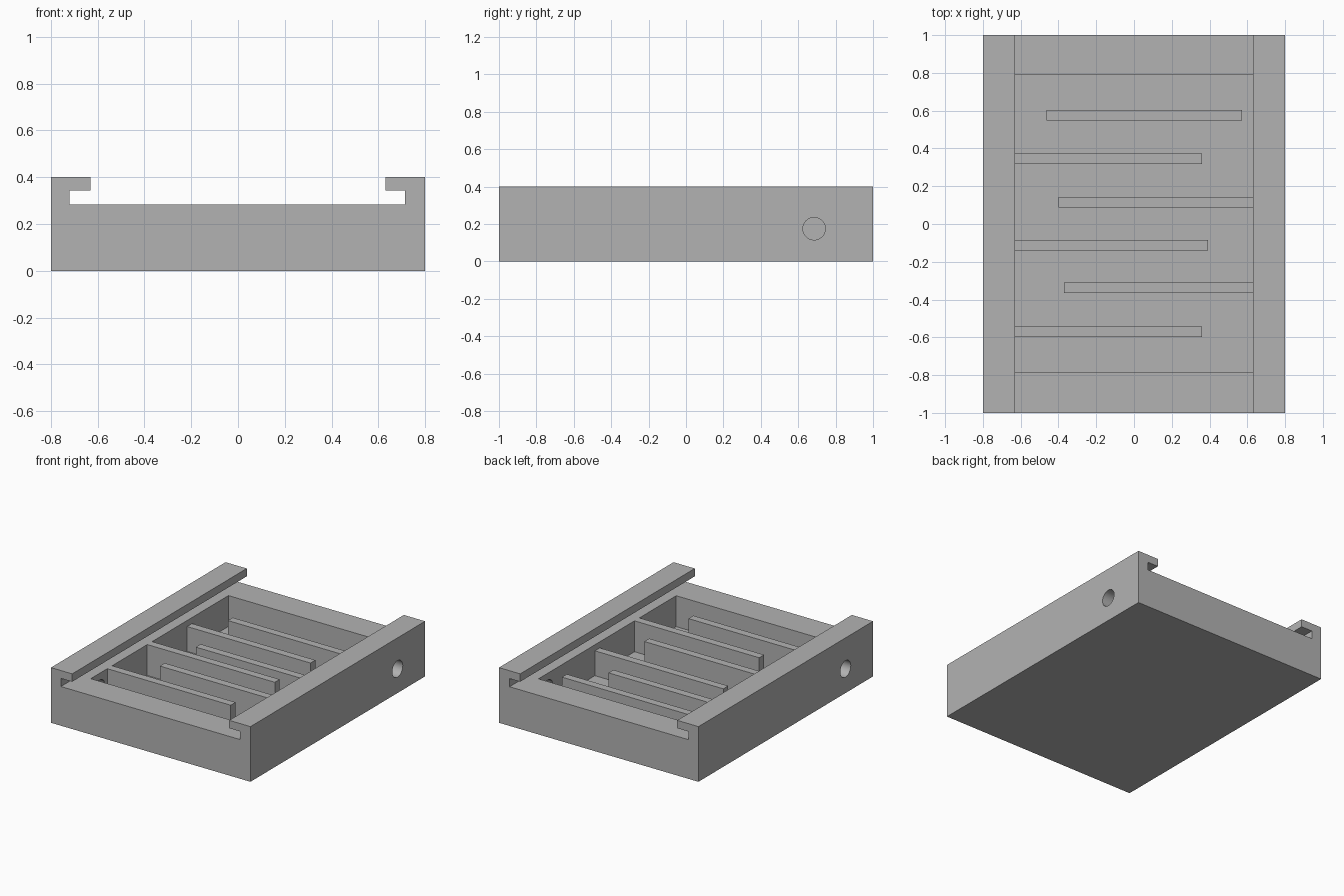
import bpy, bmesh, math
from mathutils import Matrix

cube = bpy.data.objects.get("Cube")
if cube:
    bpy.data.objects.remove(cube, do_unlink=True)

grey = bpy.data.materials.new("mid_grey")
grey.use_nodes = True
colour = (0.45, 0.45, 0.45, 1)
grey.diffuse_color = colour
grey.node_tree.nodes["Principled BSDF"].inputs["Base Color"].default_value = colour

FLOOR, RIM, SLOT_TOP, TOP = 0.06, 0.284, 0.343, 0.40
INNER = 0.63   # half width of the pocket and of the gap between the lips


def finish(name, bm):
    bmesh.ops.recalc_face_normals(bm, faces=bm.faces)
    mesh = bpy.data.meshes.new(name)
    bm.to_mesh(mesh)
    bm.free()
    mesh.materials.append(grey)
    obj = bpy.data.objects.new(name, mesh)
    bpy.context.scene.collection.objects.link(obj)
    return obj


def box(name, x0, x1, y0, y1, z0, z1):
    bm = bmesh.new()
    centre = Matrix.Translation(((x0 + x1) / 2, (y0 + y1) / 2, (z0 + z1) / 2))
    size = Matrix.Diagonal((x1 - x0, y1 - y0, z1 - z0, 1))
    bmesh.ops.create_cube(bm, size=1, matrix=centre @ size)
    return finish(name, bm)


def cut(target, cutter):
    cutter.hide_render = True
    mod = target.modifiers.new("cut", 'BOOLEAN')
    mod.operation, mod.solver, mod.object = 'DIFFERENCE', 'EXACT', cutter
    bpy.context.view_layer.objects.active = target
    bpy.ops.object.modifier_apply(modifier=mod.name)
    bpy.data.objects.remove(cutter, do_unlink=True)


# Tray body: one cross-section with undercut rails, run from front to back
profile = [(-0.8, 0), (0.8, 0), (0.8, TOP), (INNER, TOP), (INNER, SLOT_TOP),
           (0.715, SLOT_TOP), (0.715, RIM), (-0.72, RIM), (-0.72, SLOT_TOP),
           (-INNER, SLOT_TOP), (-INNER, TOP), (-0.8, TOP)]
bm = bmesh.new()
face = bm.faces.new([bm.verts.new((x, -1, z)) for x, z in profile])
run = bmesh.ops.extrude_face_region(bm, geom=[face])
bmesh.ops.translate(bm, vec=(0, 2, 0),
                    verts=[v for v in run["geom"] if isinstance(v, bmesh.types.BMVert)])
body = finish("tray_body", bm)

# Pocket
cut(body, box("pocket_cutter", -INNER, INNER, -0.787, 0.79, FLOOR, 0.31))

# Round ports through diagonally opposite side walls
for side in (1, -1):
    bm = bmesh.new()
    place = Matrix.Translation((side * 0.72, side * 0.685, 0.175))
    bmesh.ops.create_cone(bm, cap_ends=True, segments=40, radius1=0.06, radius2=0.06,
                          depth=0.4, matrix=place @ Matrix.Rotation(math.pi / 2, 4, 'Y'))
    cut(body, finish("port_cutter", bm))

bpy.ops.object.select_all(action='DESELECT')
body.select_set(True)
bpy.context.view_layer.objects.active = body
bpy.ops.object.shade_smooth_by_angle(angle=math.radians(30))

# Staggered baffles, rooted slightly into the floor and walls
LOW = 0.24
ROOT = INNER + 0.02
baffles = [(-ROOT, 0.36, -0.57, RIM), (-0.37, ROOT, -0.338, RIM),
           (-ROOT, 0.393, -0.112, RIM), (-0.40, ROOT, 0.116, LOW),
           (-ROOT, 0.36, 0.345, LOW), (-0.464, 0.573, 0.575, LOW)]
for i, (x0, x1, y, top) in enumerate(baffles, 1):
    box(f"baffle_{i}", x0, x1, y - 0.028, y + 0.028, FLOOR - 0.02, top)
